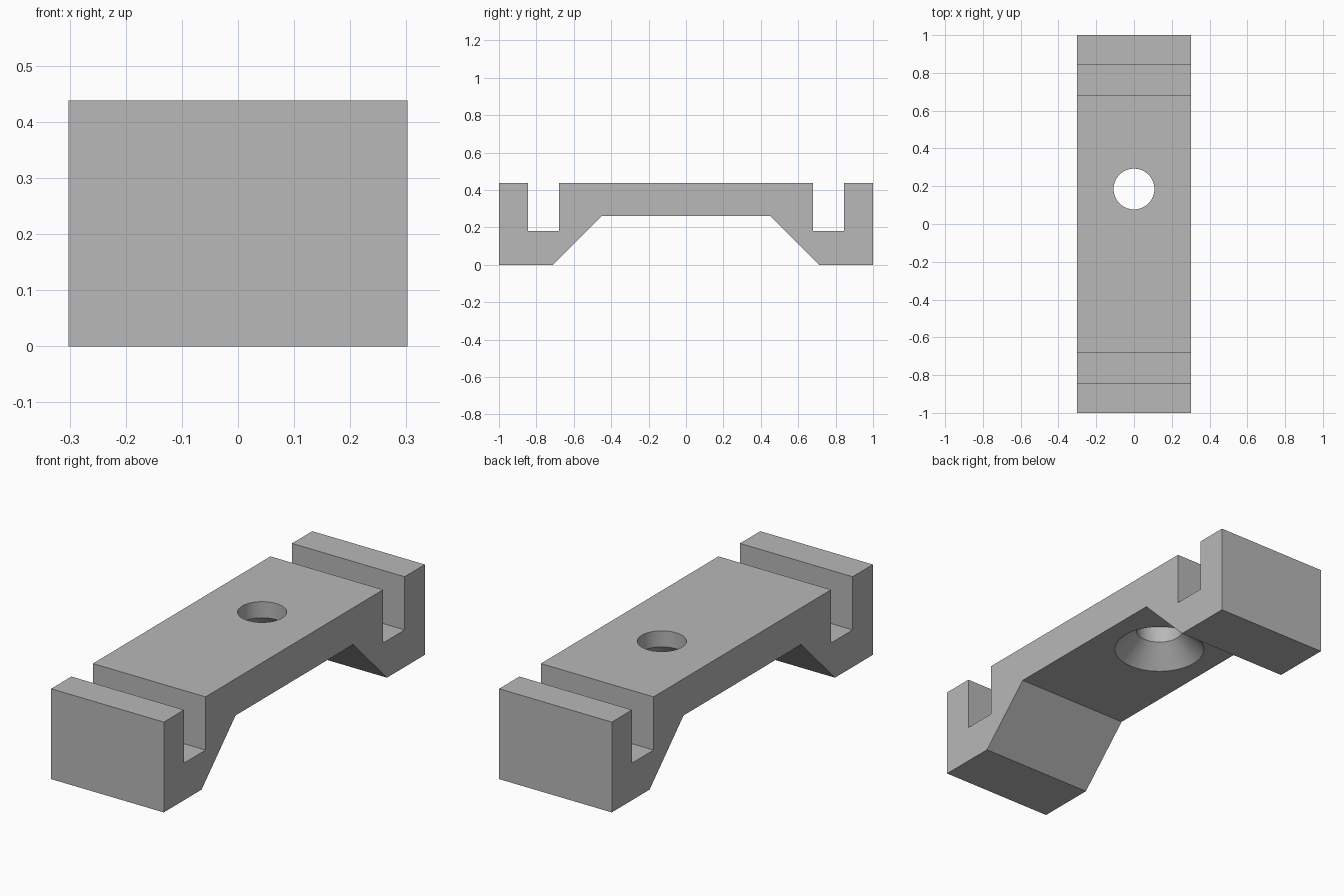
import bpy
import bmesh
import math

if "Cube" in bpy.data.objects:
    bpy.data.objects.remove(bpy.data.objects["Cube"], do_unlink=True)

HALF_WIDTH = 0.302
TOP, UNDERSIDE, SLOT_FLOOR = 0.438, 0.26, 0.18
HOLE_Y, HOLE_R, SINK_R, SINK_TOP = 0.185, 0.108, 0.208, 0.36
SEGMENTS = 64

# Plain grey
grey = bpy.data.materials.new("grey")
grey.use_nodes = True
colour = (0.48, 0.48, 0.48, 1)
grey.diffuse_color = colour
grey.node_tree.nodes["Principled BSDF"].inputs["Base Color"].default_value = colour


def make_object(name, bm):
    bmesh.ops.recalc_face_normals(bm, faces=bm.faces)
    mesh = bpy.data.meshes.new(name)
    bm.to_mesh(mesh)
    bm.free()
    obj = bpy.data.objects.new(name, mesh)
    bpy.context.collection.objects.link(obj)
    mesh.materials.append(grey)
    return obj


# Bracket: half of the side profile, mirrored and extruded across the width
half = [(0.45, UNDERSIDE), (0.71, 0), (1, 0), (1, TOP), (0.845, TOP),
        (0.845, SLOT_FLOOR), (0.68, SLOT_FLOOR), (0.68, TOP)]
profile = half + [(-y, z) for y, z in reversed(half)]
bm = bmesh.new()
face = bm.faces.new([bm.verts.new((-HALF_WIDTH, y, z)) for y, z in profile])
extruded = bmesh.ops.extrude_face_region(bm, geom=[face], use_keep_orig=True)
bmesh.ops.translate(bm, vec=(2 * HALF_WIDTH, 0, 0),
                    verts=[g for g in extruded["geom"] if isinstance(g, bmesh.types.BMVert)])
bracket = make_object("bracket", bm)

# Screw hole cutter: straight bore above, 45 degree countersink below
margin = 0.05
rings = [(SINK_R + margin, UNDERSIDE - margin), (HOLE_R, SINK_TOP), (HOLE_R, TOP + margin)]
bm = bmesh.new()
loops = []
for radius, z in rings:
    angles = [math.tau * i / SEGMENTS for i in range(SEGMENTS)]
    loops.append([bm.verts.new((radius * math.cos(a), HOLE_Y + radius * math.sin(a), z))
                  for a in angles])
for low, high in zip(loops, loops[1:]):
    for i in range(SEGMENTS):
        j = (i + 1) % SEGMENTS
        bm.faces.new((low[i], low[j], high[j], high[i]))
bm.faces.new(loops[0])
bm.faces.new(loops[-1])
cutter = make_object("screw_hole_cutter", bm)
cutter.hide_render = True

# Cut the hole, then drop the cutter
cut = bracket.modifiers.new("screw_hole", "BOOLEAN")
cut.operation = "DIFFERENCE"
cut.solver = "EXACT"
cut.object = cutter
bpy.ops.object.select_all(action="DESELECT")
bracket.select_set(True)
bpy.context.view_layer.objects.active = bracket
bpy.ops.object.modifier_apply(modifier=cut.name)
bpy.data.objects.remove(cutter, do_unlink=True)
bpy.ops.object.shade_smooth_by_angle(angle=math.radians(30))
